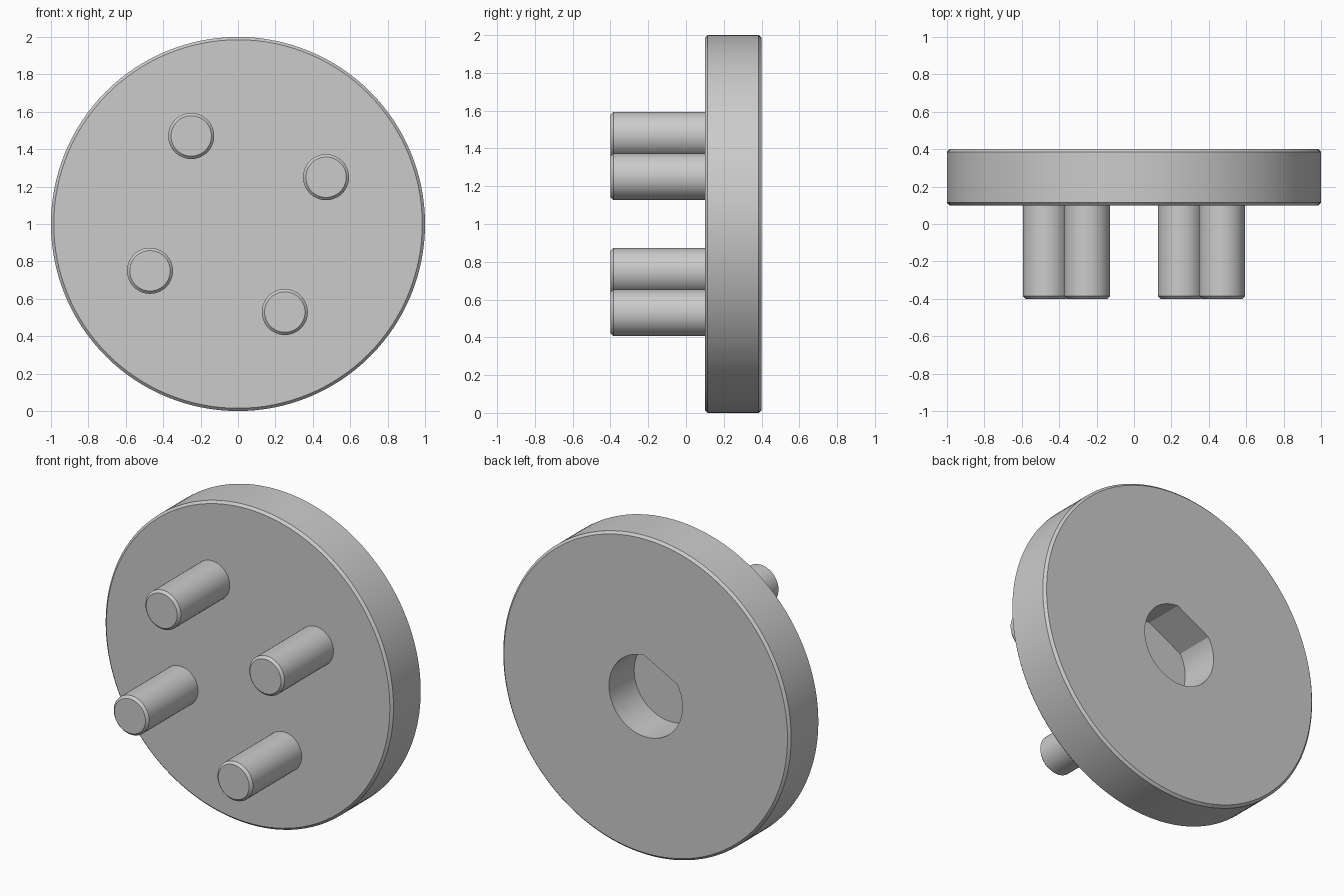
import bpy
import bmesh
from math import cos, sin, radians, pi, acos

cube = bpy.data.objects.get("Cube")
if cube:
    bpy.data.objects.remove(cube, do_unlink=True)

CENTRE_Z = 1.0
FRONT, BACK = 0.1, 0.4
CHAMFER = 0.015
TURN = radians(28)          # rotation of the pin pattern

grey = bpy.data.materials.new("light grey")
grey.use_nodes = True
grey.diffuse_color = (0.6, 0.6, 0.6, 1)
grey.node_tree.nodes["Principled BSDF"].inputs["Base Color"].default_value = grey.diffuse_color


def circle(radius, segments):
    return [(radius * cos(2 * pi * i / segments), radius * sin(2 * pi * i / segments))
            for i in range(segments)]


def loft(name, sections, x=0.0, z=CENTRE_Z):
    """Closed solid through (y, outline) sections stacked from front to back."""
    bm = bmesh.new()
    rings = [[bm.verts.new((x + px, y, z + pz)) for px, pz in outline] for y, outline in sections]
    count = len(rings[0])
    for a, b in zip(rings, rings[1:]):
        for i in range(count):
            j = (i + 1) % count
            bm.faces.new((a[i], a[j], b[j], b[i]))
    bm.faces.new(rings[0])
    bm.faces.new(rings[-1])
    bmesh.ops.recalc_face_normals(bm, faces=bm.faces)
    mesh = bpy.data.meshes.new(name)
    bm.to_mesh(mesh)
    bm.free()
    mesh.materials.append(grey)
    obj = bpy.data.objects.new(name, mesh)
    bpy.context.collection.objects.link(obj)
    return obj


def activate(obj):
    bpy.ops.object.select_all(action="DESELECT")
    obj.select_set(True)
    bpy.context.view_layer.objects.active = obj


def smooth(obj):
    activate(obj)
    bpy.ops.object.shade_smooth_by_angle(angle=radians(30))


# Chamfered round plate
rim, inner = circle(1.0, 128), circle(1.0 - CHAMFER, 128)
plate = loft("round_plate", [(FRONT, inner), (FRONT + CHAMFER, rim),
                             (BACK - CHAMFER, rim), (BACK, inner)])

# Blind D-shaped socket in the back, its flat turned with the pins
radius, flat = 0.255, 0.22
half = acos(flat / radius)
middle = TURN + pi / 2
steps = 64
d_shape = []
for i in range(steps + 1):
    angle = middle + half + (2 * pi - 2 * half) * i / steps
    d_shape.append((radius * cos(angle), radius * sin(angle)))
cutter = loft("socket_cutter", [(BACK - 0.25, d_shape), (BACK + 0.1, d_shape)])
cutter.hide_render = True
cut = plate.modifiers.new("socket", "BOOLEAN")
cut.operation = "DIFFERENCE"
cut.solver = "EXACT"
cut.object = cutter
activate(plate)
bpy.ops.object.modifier_apply(modifier=cut.name)
bpy.data.objects.remove(cutter, do_unlink=True)
smooth(plate)

# Four chamfered pins on the front
pin_rim, pin_tip = circle(0.123, 48), circle(0.123 - CHAMFER, 48)
names = ["upper_left_pin", "upper_right_pin", "lower_right_pin", "lower_left_pin"]
for i, name in enumerate(names):
    angle = TURN + i * pi / 2
    pin = loft(name, [(-0.4, pin_tip), (-0.4 + CHAMFER, pin_rim), (FRONT + 0.01, pin_rim)],
               0.533 * cos(angle), CENTRE_Z + 0.533 * sin(angle))
    smooth(pin)
